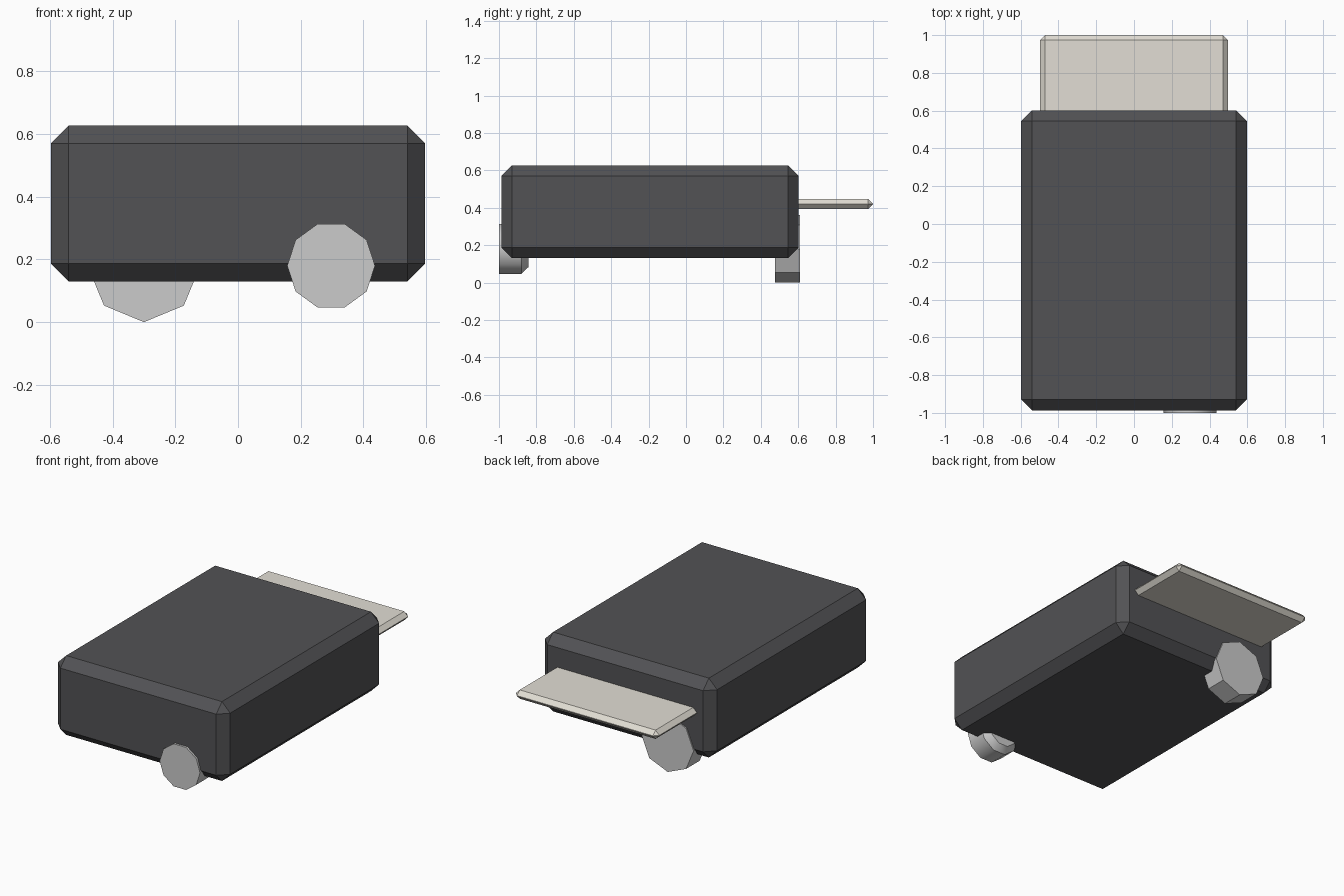
import bpy, bmesh, math
from mathutils import Matrix

if "Cube" in bpy.data.objects:
    bpy.data.objects.remove(bpy.data.objects["Cube"])


def material(name, colour):
    m = bpy.data.materials.new(name)
    m.diffuse_color = (*colour, 1)
    m.use_nodes = True
    m.node_tree.nodes["Principled BSDF"].inputs["Base Color"].default_value = m.diffuse_color
    return m


def finish(bm, name, mat=None):
    bmesh.ops.recalc_face_normals(bm, faces=bm.faces)
    me = bpy.data.meshes.new(name)
    bm.to_mesh(me)
    bm.free()
    ob = bpy.data.objects.new(name, me)
    bpy.context.collection.objects.link(ob)
    if mat:
        me.materials.append(mat)
    return ob


def chamfered_box(name, lo, hi, chamfer, mat):
    bm = bmesh.new()
    size = [b - a for a, b in zip(lo, hi)]
    mid = [(a + b) / 2 for a, b in zip(lo, hi)]
    bmesh.ops.create_cube(bm, size=1, matrix=Matrix.Translation(mid) @ Matrix.Diagonal((*size, 1)))
    bmesh.ops.bevel(bm, geom=bm.edges[:], offset=chamfer, offset_type='OFFSET',
                    segments=1, affect='EDGES')
    return finish(bm, name, mat)


def wheel(name, x, z, radius, sides, stations):
    """Polygonal wheel along y; stations are (y, inset) pairs."""
    bm = bmesh.new()
    rings = []
    for y, inset in stations:
        r = radius - inset
        rings.append([bm.verts.new((x + r * math.cos(i * math.tau / sides), y,
                                    z + r * math.sin(i * math.tau / sides)))
                      for i in range(sides)])
    for a, b in zip(rings, rings[1:]):
        for i in range(sides):
            j = (i + 1) % sides
            bm.faces.new((a[i], a[j], b[j], b[i]))
    bm.faces.new(rings[0])
    bm.faces.new(rings[-1])
    return finish(bm, name)


dark = material("dark_grey", (0.085, 0.085, 0.09))
cream = material("cream", (0.76, 0.73, 0.66))

# Main casing and the thin plate sticking out of the back
chamfered_box("body", (-0.597, -0.987, 0.13), (0.597, 0.602, 0.627), 0.057, dark)
chamfered_box("rear_plate", (-0.497, 0.4, 0.392), (0.497, 1.0, 0.447), 0.026, cream)

# Ten-sided front wheel with a chamfered inner end, smooth round the rim
front = wheel("front_wheel", 0.297, 0.18, 0.14, 10, [(-1.0, 0), (-0.88, 0), (-0.843, 0.037)])
bpy.context.view_layer.objects.active = front
front.select_set(True)
bpy.ops.object.shade_smooth_by_angle(angle=math.radians(40))

# Flat-shaded eight-sided rear wheel
wheel("rear_wheel", -0.3, 0.18, 0.18, 8, [(0.475, 0), (0.61, 0)])
